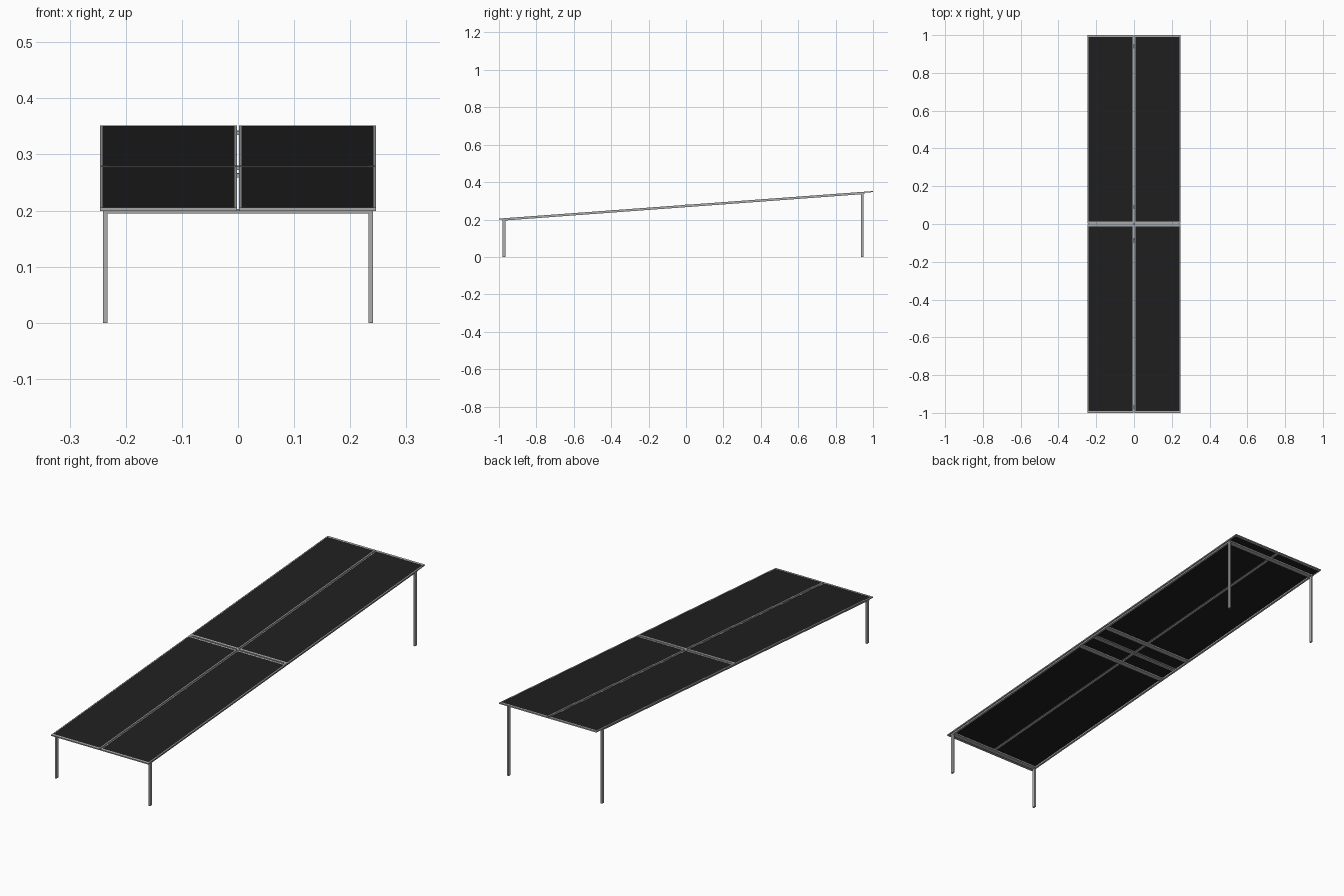
import bpy, bmesh, math
from mathutils import Matrix, Vector

if "Cube" in bpy.data.objects:
    bpy.data.objects.remove(bpy.data.objects["Cube"])

TILT = math.atan(0.0735)            # slope of the array
SLOPE = Matrix.Translation((0, 0, 0.2785)) @ Matrix.Rotation(TILT, 4, 'X')
FLAT = Matrix.Identity(4)


def material(name, rgb):
    m = bpy.data.materials.new(name)
    m.diffuse_color = (*rgb, 1)
    m.use_nodes = True
    m.node_tree.nodes["Principled BSDF"].inputs["Base Color"].default_value = m.diffuse_color
    return m


cell_black = material("cell black", (0.014, 0.014, 0.014))
aluminium = material("aluminium grey", (0.42, 0.42, 0.43))


def boxes(name, parts, mat, matrix=FLAT):
    """One object from boxes given as (x0, x1, y0, y1, z0, z1)."""
    bm = bmesh.new()
    for x0, x1, y0, y1, z0, z1 in parts:
        centre = Vector(((x0 + x1) / 2, (y0 + y1) / 2, (z0 + z1) / 2))
        m = Matrix.Translation(centre) @ Matrix.Diagonal((x1 - x0, y1 - y0, z1 - z0, 1))
        bmesh.ops.create_cube(bm, size=1, matrix=matrix @ m)
    me = bpy.data.meshes.new(name)
    bm.to_mesh(me)
    bm.free()
    me.materials.append(mat)
    ob = bpy.data.objects.new(name, me)
    bpy.context.collection.objects.link(ob)
    return ob


# Four framed panels, local to the sloped plane (top at z = 0)
W, L, T = 0.246, 1.0025, 0.0055
GX, GY = 0.002, 0.003
FX, FY = 0.005, 0.010               # visible frame widths
for sx, side in ((-1, "left"), (1, "right")):
    for sy, end in ((-1, "front"), (1, "back")):
        x0, x1 = sorted((sx * GX, sx * W))
        y0, y1 = sorted((sy * GY, sy * L))
        tag = f"{end}_{side}"
        boxes("panel_" + tag,
              [(x0 + FX, x1 - FX, y0 + FY, y1 - FY, -T + 0.001, -0.0006)],
              cell_black, SLOPE)
        boxes("panel_frame_" + tag,
              [(x0, x0 + FX, y0, y1, -T, 0), (x1 - FX, x1, y0, y1, -T, 0),
               (x0 + FX, x1 - FX, y0, y0 + FY, -T, 0),
               (x0 + FX, x1 - FX, y1 - FY, y1, -T, 0)],
              aluminium, SLOPE)

# Long side rails under the panels
RB = -T - 0.007
for sx, side in ((-1, "left"), (1, "right")):
    x0, x1 = sorted((sx * 0.232, sx * 0.241))
    boxes("side_rail_" + side, [(x0, x1, -0.985, 0.955, RB, -T)], aluminium, SLOPE)

# Cross bars between the rails: inverted channels
for i, y in enumerate((-0.973, -0.09, 0.09, 0.943)):
    w = 0.011
    boxes(f"cross_bar_{i + 1}",
          [(-0.232, 0.232, y - w, y + w, -T - 0.0065, -T - 0.0045),
           (-0.232, 0.232, y - w, y - w + 0.002, -T - 0.0045, -T),
           (-0.232, 0.232, y + w - 0.002, y + w, -T - 0.0045, -T)],
          aluminium, SLOPE)

# Small clamps holding the panels where they meet
boxes("panel_clamps",
      [(x - 0.006, x + 0.006, -0.006, 0.006, -T, 0.001) for x in (-0.238, 0, 0.238)],
      aluminium, SLOPE)

# Legs, running up into the rails
for y, end in ((-0.973, "front"), (0.943, "back")):
    top = 0.2785 + 0.0735 * y - 0.007
    for sx, side in ((-1, "left"), (1, "right")):
        x0, x1 = sorted((sx * 0.2325, sx * 0.2405))
        boxes(f"{end}_leg_{side}", [(x0, x1, y - 0.007, y + 0.007, 0, top)], aluminium)
